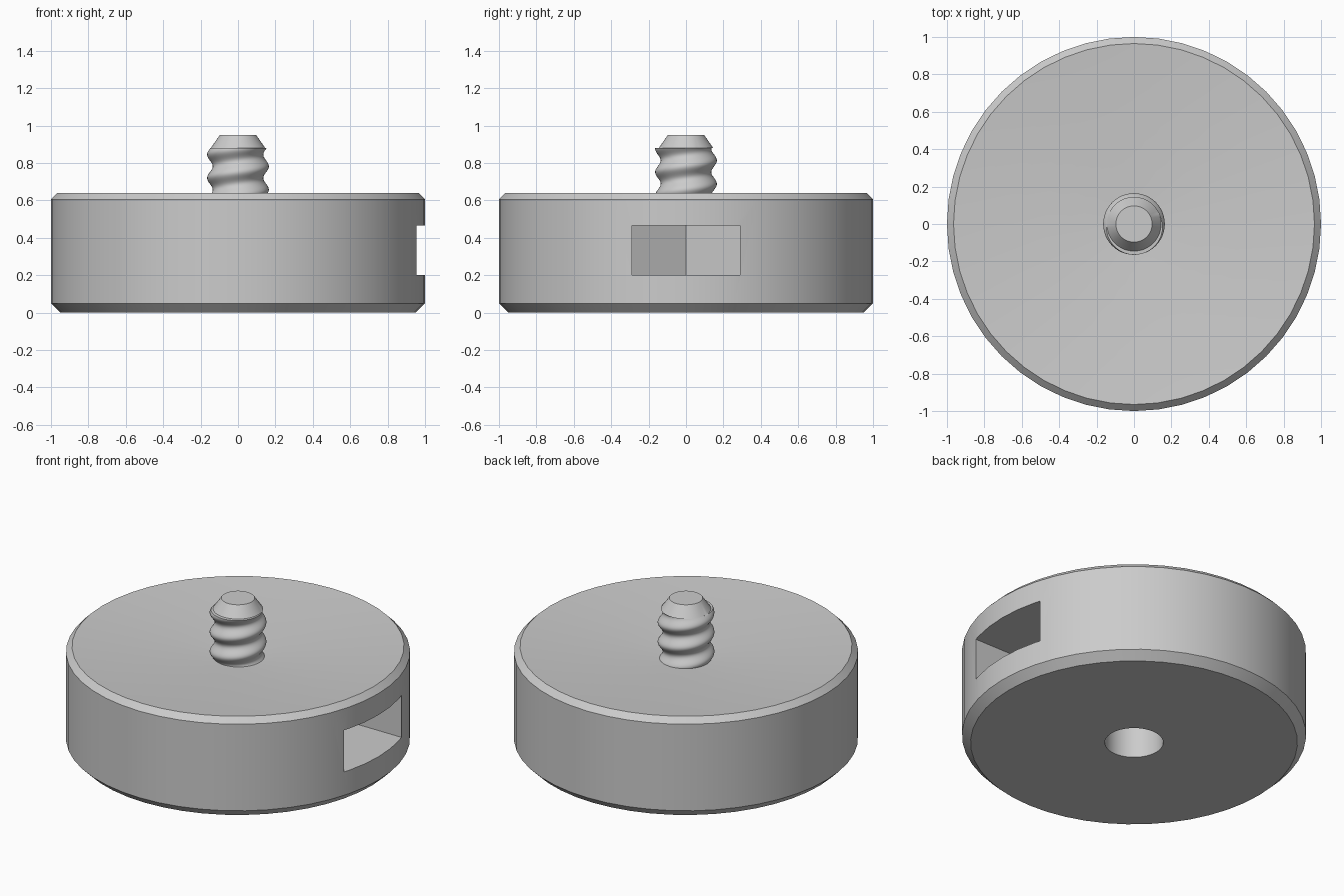
import bpy
import bmesh
from math import cos, sin, pi, sqrt

cube = bpy.data.objects.get("Cube")
if cube:
    bpy.data.objects.remove(cube, do_unlink=True)

grey = bpy.data.materials.new("plain grey")
grey.use_nodes = True
colour = (0.6, 0.6, 0.6, 1)
grey.diffuse_color = colour
grey.node_tree.nodes["Principled BSDF"].inputs["Base Color"].default_value = colour


def loft(name, rings):
    """Join equal-sized rings of points into a closed solid."""
    bm = bmesh.new()
    loops = [[bm.verts.new(p) for p in ring] for ring in rings]
    n = len(loops[0])
    for low, high in zip(loops, loops[1:]):
        for i in range(n):
            j = (i + 1) % n
            bm.faces.new((low[i], low[j], high[j], high[i]))
    bm.faces.new(loops[0][::-1])
    bm.faces.new(loops[-1])
    mesh = bpy.data.meshes.new(name)
    bm.to_mesh(mesh)
    bm.free()
    mesh.materials.append(grey)
    obj = bpy.data.objects.new(name, mesh)
    bpy.context.collection.objects.link(obj)
    return obj


def circle(radius, z, n):
    return [(radius * cos(2 * pi * i / n), radius * sin(2 * pi * i / n), z) for i in range(n)]


def select(obj):
    bpy.ops.object.select_all(action='DESELECT')
    obj.select_set(True)
    bpy.context.view_layer.objects.active = obj


def cut(obj, cutter):
    mod = obj.modifiers.new("cut", 'BOOLEAN')
    mod.operation = 'DIFFERENCE'
    mod.solver = 'EXACT'
    mod.object = cutter
    select(obj)
    bpy.ops.object.modifier_apply(modifier=mod.name)
    bpy.data.objects.remove(cutter, do_unlink=True)


# Chamfered disc whose top dishes down towards the stud
disc = loft("disc_body", [circle(r, z, 48) for r, z in
                          ((0.95, 0), (1, 0.05), (1, 0.605), (0.965, 0.64), (0.12, 0.568))])

# Side slot for a hexagonal nut, pointed at its inner end
half = 0.29
corner = half / sqrt(3)
outline = [(1.2, -half), (1.2, half), (-corner, half), (-2 * corner, 0), (-corner, -half)]
cut(disc, loft("slot_cutter", [[(x, y, z) for x, y in outline] for z in (0.2, 0.467)]))

# Round hole from the underside into the slot
cut(disc, loft("hole_cutter", [circle(0.17, z, 48) for z in (-0.1, 0.3)]))

# Threaded stud: a helical wave, then a tapered tip
SIDES, STEPS, PITCH = 48, 48, 0.125
BOTTOM, SHOULDER, TOP = 0.53, 0.88, 0.95


def thread_ring(z):
    ring = []
    for i in range(SIDES):
        a = 2 * pi * i / SIDES
        wave = 0.5 + 0.5 * cos(2 * pi * (z - 0.7825) / PITCH - a)
        r = 0.135 + 0.03 * wave
        ring.append((r * cos(a), r * sin(a), z))
    return ring


rings = [thread_ring(BOTTOM + (SHOULDER - BOTTOM) * k / STEPS) for k in range(STEPS + 1)]
rings += [circle(0.145, SHOULDER + 0.001, SIDES), circle(0.097, TOP, SIDES)]
stud = loft("threaded_stud", rings)

for obj in (disc, stud):
    select(obj)
    bpy.ops.object.shade_smooth_by_angle(angle=pi / 6)
